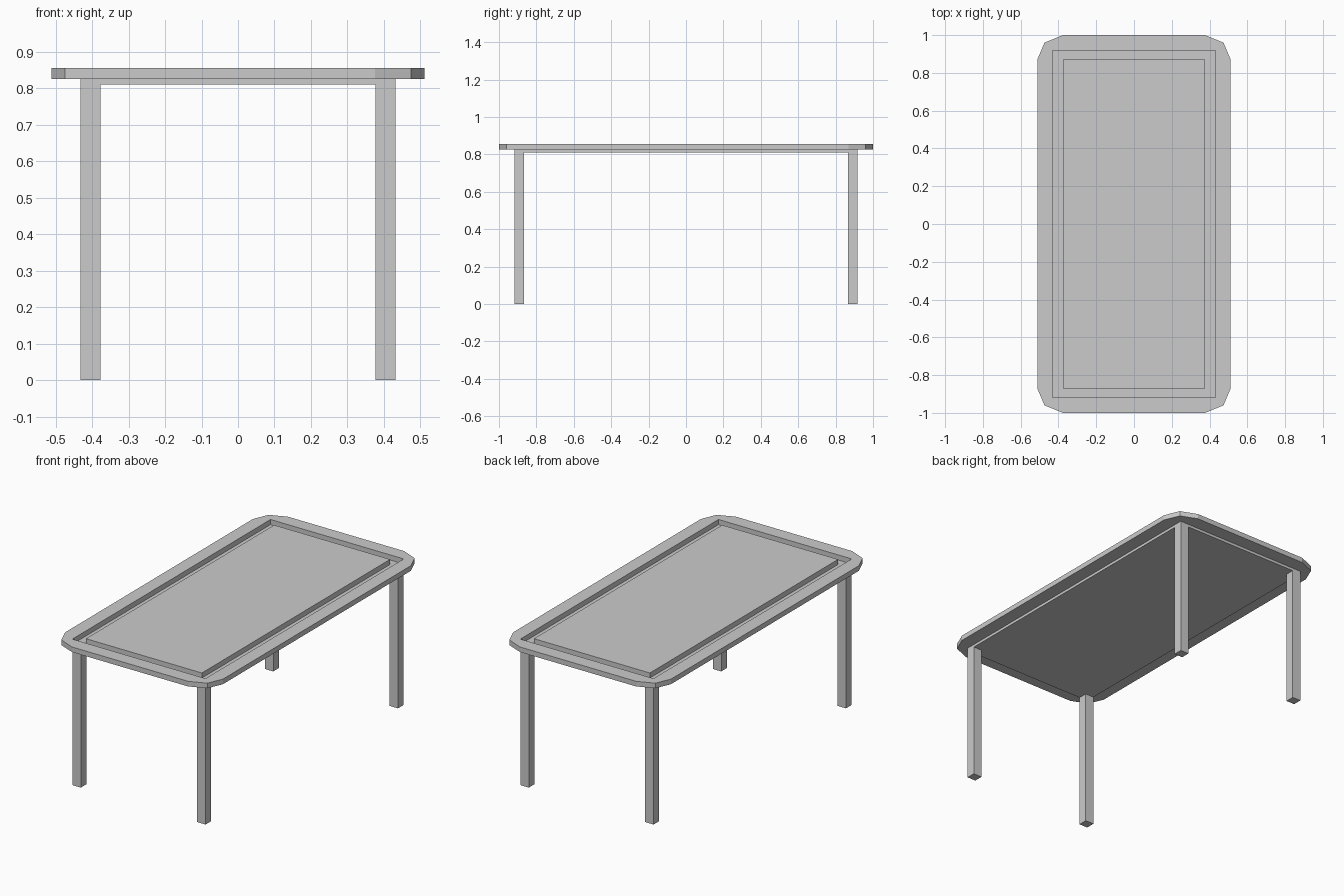
import bpy

if "Cube" in bpy.data.objects:
    bpy.data.objects.remove(bpy.data.objects["Cube"])

IN_X, IN_Y = 0.432, 0.918      # inner edge of rim, outer edge of frame and legs
PAN_X, PAN_Y = 0.376, 0.872    # raised centre panel half sizes
Z_SLAB, Z_RIM, Z_TOP = 0.81, 0.826, 0.856


def new_object(name, verts, faces):
    mesh = bpy.data.meshes.new(name)
    mesh.from_pydata(verts, [], faces)
    mesh.update()
    obj = bpy.data.objects.new(name, mesh)
    bpy.context.collection.objects.link(obj)
    return obj


def box(name, x0, x1, y0, y1, z0, z1):
    verts = [(x, y, z) for z in (z0, z1)
             for x, y in ((x0, y0), (x1, y0), (x1, y1), (x0, y1))]
    faces = [(3, 2, 1, 0), (4, 5, 6, 7)]
    faces += [(i, (i + 1) % 4, (i + 1) % 4 + 4, i + 4) for i in range(4)]
    return new_object(name, verts, faces)


# Rim with clipped corners: one quarter, mirrored and thickened downward
quarter = [(0, IN_Y), (IN_X, IN_Y), (IN_X, 0),
           (0.512, 0), (0.512, 0.87), (0.474, 0.96), (0.376, 1), (0, 1)]
rim = new_object("tabletop_rim", [(x, y, Z_TOP) for x, y in quarter],
                 [(0, 1, 6, 7), (1, 5, 6), (1, 4, 5), (2, 3, 4, 1)])
mirror = rim.modifiers.new("mirror", 'MIRROR')
mirror.use_axis = (True, True, False)
thick = rim.modifiers.new("thickness", 'SOLIDIFY')
thick.thickness = Z_TOP - Z_RIM
thick.offset = -1

# Base slab forming the groove floor, and the raised centre panel
box("base_slab", -IN_X, IN_X, -IN_Y, IN_Y, Z_SLAB, Z_RIM)
box("centre_panel", -PAN_X, PAN_X, -PAN_Y, PAN_Y, Z_RIM, Z_TOP)

# Four square legs flush with the slab corners
for sx, side in ((-1, "left"), (1, "right")):
    for sy, end in ((-1, "front"), (1, "back")):
        xs = sorted((sx * 0.377, sx * IN_X))
        ys = sorted((sy * 0.865, sy * IN_Y))
        box(f"{end}_{side}_leg", *xs, *ys, 0, Z_SLAB)
